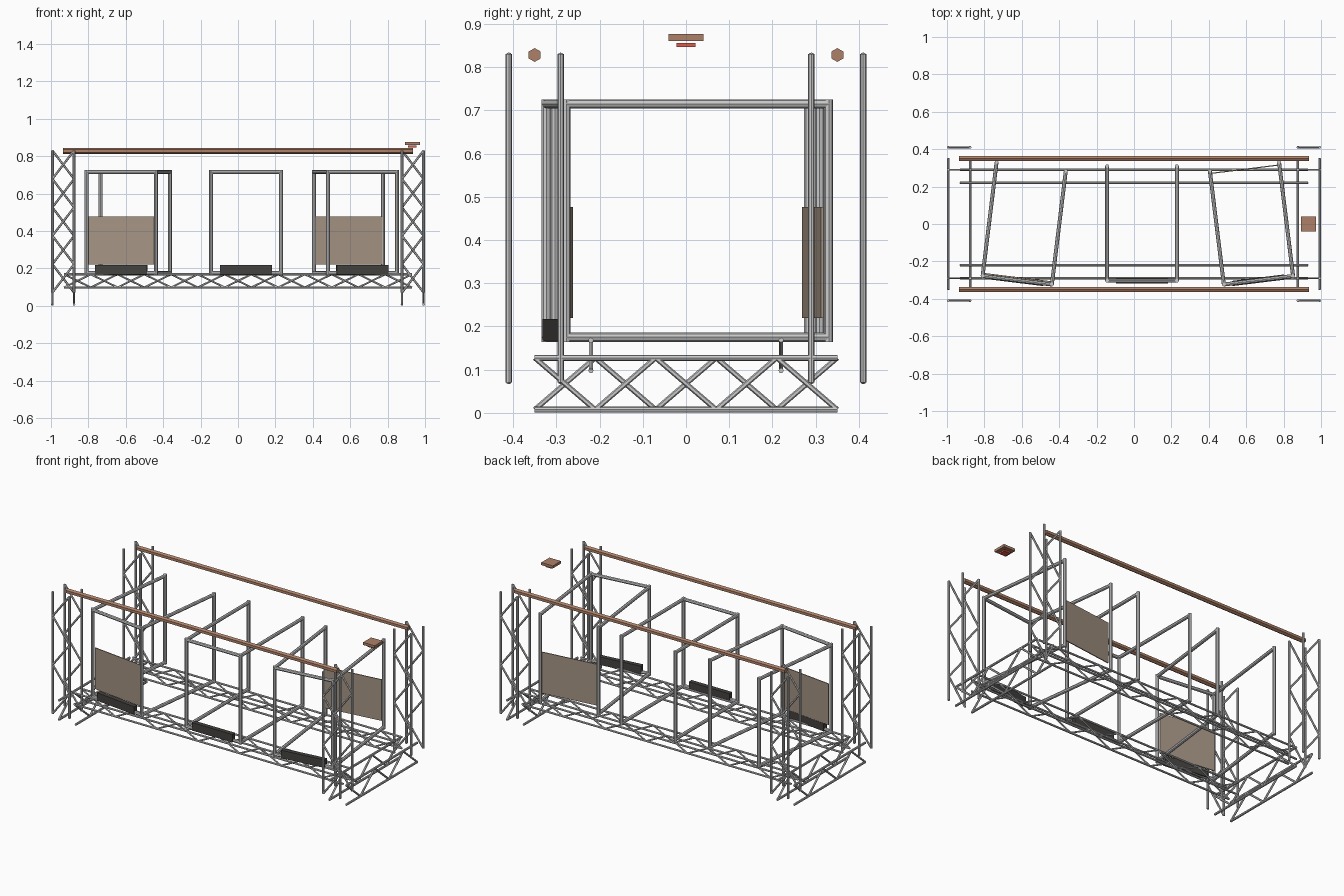
import bpy, bmesh, math
from mathutils import Vector, Matrix

if "Cube" in bpy.data.objects:
    bpy.data.objects.remove(bpy.data.objects["Cube"])


def material(name, rgb):
    m = bpy.data.materials.new(name)
    m.diffuse_color = (*rgb, 1)
    m.use_nodes = True
    m.node_tree.nodes["Principled BSDF"].inputs["Base Color"].default_value = m.diffuse_color
    return m


COPPER = material("copper", (0.42, 0.22, 0.14))
RED = material("red", (0.7, 0.1, 0.07))
DARK = material("dark", (0.06, 0.055, 0.05))
TAN = material("tan", (0.38, 0.30, 0.23))


def finish(name, bm, mat=None, matrix=Matrix()):
    me = bpy.data.meshes.new(name)
    bm.to_mesh(me)
    bm.free()
    ob = bpy.data.objects.new(name, me)
    bpy.context.collection.objects.link(ob)
    ob.matrix_world = matrix
    if mat:
        me.materials.append(mat)
    return ob


def tube(bm, a, b, r, sides=8):
    a, b = Vector(a), Vector(b)
    d = b - a
    m = Matrix.Translation((a + b) / 2) @ d.to_track_quat('Z', 'Y').to_matrix().to_4x4()
    bmesh.ops.create_cone(bm, cap_ends=True, segments=sides, radius1=r, radius2=r,
                          depth=d.length, matrix=m)


def box(name, size, loc, mat, matrix=Matrix()):
    bm = bmesh.new()
    bmesh.ops.create_cube(bm, size=1, matrix=Matrix.Translation(loc) @ Matrix.Diagonal((*size, 1)))
    return finish(name, bm, mat, matrix)


def truss(name, centre, along, across, apart, length, height, width, bays, r, rd):
    """Two parallel ladder planes, each with two chords and a zigzag web."""
    c, u, v, w = Vector(centre), Vector(along), Vector(across), Vector(apart)
    bm = bmesh.new()
    for plane, s in enumerate((-1, 1)):
        o = c + w * s * width / 2

        def point(i, side):
            return o + u * (i / bays - 0.5) * length + v * side * height / 2

        for side in (-1, 1):
            tube(bm, point(0, side), point(bays, side), r)
        for i in range(bays):
            side = 1 if (i + plane) % 2 else -1
            tube(bm, point(i, side), point(i + 1, -side), rd, 6)
    return finish(name, bm)


X, Y, Z = (1, 0, 0), (0, 1, 0), (0, 0, 1)

# Base trusses, end trusses and corner towers
for s, side in ((-1, "front"), (1, "back")):
    truss(f"long_truss_{side}", (0, s * 0.255, 0.133), X, Z, Y,
          1.86, 0.07, 0.07, 13, 0.006, 0.005)
for s, end in ((-1, "left"), (1, "right")):
    truss(f"end_truss_{end}", (s * 0.9345, 0, 0.0675), Y, Z, X,
          0.70, 0.12, 0.116, 5, 0.007, 0.006)
    for t, side in ((-1, "front"), (1, "back")):
        truss(f"tower_{side}_{end}", (s * 0.9345, t * 0.35, 0.45), Z, X, Y,
              0.76, 0.116, 0.12, 5, 0.0075, 0.006)

# Overhead rails
for s, side in ((-1, "front"), (1, "back")):
    bm = bmesh.new()
    tube(bm, (-0.935, s * 0.35, 0.828), (0.935, s * 0.35, 0.828), 0.016, 6)
    finish(f"overhead_rail_{side}", bm, COPPER)

# Small overhead plate at the right end
box("overhead_plate", (0.08, 0.08, 0.016), (0.932, 0, 0.868), COPPER)
box("overhead_pad", (0.045, 0.045, 0.009), (0.932, 0, 0.851), RED)

# Three open booths, each with a low dark block at the front
HW, HL, Z0, Z1, R = 0.1865, 0.306, 0.175, 0.715, 0.0105
for name, x, angle, panel_side in (("left", -0.587, -7, -1),
                                   ("middle", 0.043, 0, 0),
                                   ("right", 0.628, 7, 1)):
    place = Matrix.Translation((x, 0.003, 0)) @ Matrix.Rotation(math.radians(angle), 4, 'Z')
    bm = bmesh.new()
    for s in (-1, 1):
        for t in (-1, 1):
            tube(bm, (s * HW, t * HL, Z0 - R), (s * HW, t * HL, Z1 + R), R)
        for z in (Z0, Z1):
            tube(bm, (s * HW, -HL, z), (s * HW, HL, z), R)
    for z in (Z0, Z1):
        tube(bm, (-HW, -HL, z), (HW, -HL, z), R)
    finish(f"booth_frame_{name}", bm, None, place)
    box(f"booth_block_{name}", (0.28, 0.028, 0.05), (0, -HL, 0.192), DARK, place)
    if panel_side:
        box(f"booth_panel_{name}", (0.36, 0.006, 0.257), (0, panel_side * 0.292, 0.348), TAN, place)
